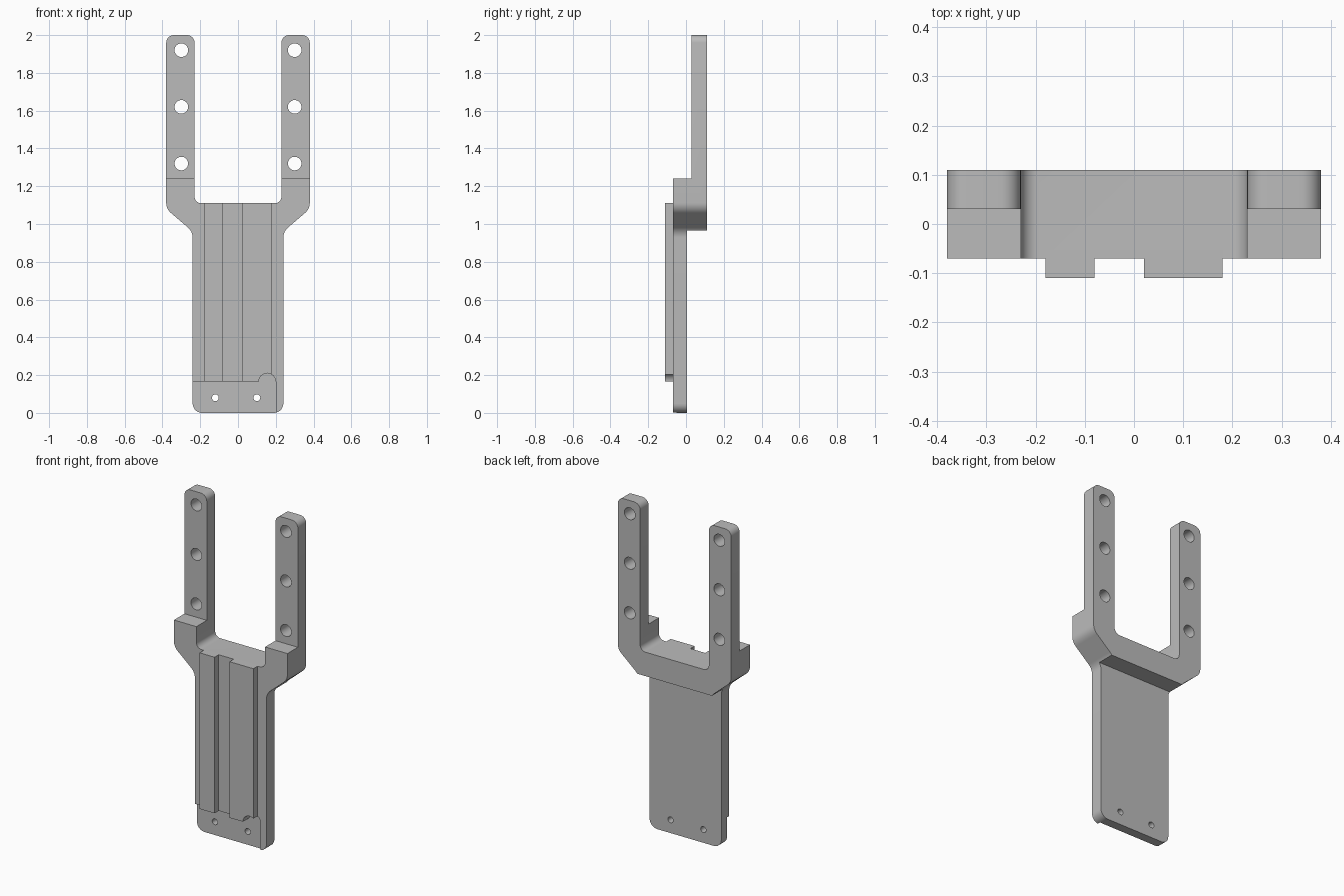
import bpy, bmesh, math
from mathutils import Vector

cube = bpy.data.objects.get("Cube")
if cube:
    bpy.data.objects.remove(cube, do_unlink=True)

grey = bpy.data.materials.new("plain grey")
grey.use_nodes = True
colour = (0.5, 0.5, 0.5, 1)
grey.diffuse_color = colour
grey.node_tree.nodes["Principled BSDF"].inputs["Base Color"].default_value = colour


def rounded(corners, steps=8):
    """Round each (x, z, radius) corner of a closed outline."""
    out = []
    for i, (x, z, r) in enumerate(corners):
        p = Vector((x, z))
        if not r:
            out.append(p)
            continue
        a = (Vector(corners[i - 1][:2]) - p).normalized()
        b = (Vector(corners[(i + 1) % len(corners)][:2]) - p).normalized()
        half = a.angle(b) / 2
        centre = p + (a + b).normalized() * r / math.sin(half)
        start = p + a * r / math.tan(half) - centre
        end = p + b * r / math.tan(half) - centre
        sweep = start.angle_signed(end)
        for k in range(steps + 1):
            t = -sweep * k / steps
            c, s = math.cos(t), math.sin(t)
            out.append(centre + Vector((c * start.x - s * start.y, s * start.x + c * start.y)))
    return out


def arc(cx, cz, r, a0, a1, n):
    return [Vector((cx + r * math.cos(a0 + (a1 - a0) * k / n),
                    cz + r * math.sin(a0 + (a1 - a0) * k / n))) for k in range(n + 1)]


def prism(name, outline, y0, y1):
    """Extrude an x-z outline from y0 to y1."""
    bm = bmesh.new()
    face = bm.faces.new([bm.verts.new((p[0], y0, p[1])) for p in outline])
    new = bmesh.ops.extrude_face_region(bm, geom=[face])["geom"]
    bmesh.ops.translate(bm, vec=(0, y1 - y0, 0),
                        verts=[v for v in new if isinstance(v, bmesh.types.BMVert)])
    bmesh.ops.recalc_face_normals(bm, faces=bm.faces)
    mesh = bpy.data.meshes.new(name)
    bm.to_mesh(mesh)
    bm.free()
    mesh.materials.append(grey)
    obj = bpy.data.objects.new(name, mesh)
    bpy.context.collection.objects.link(obj)
    return obj


def box(name, x0, x1, y0, y1, z0, z1):
    return prism(name, [(x0, z0), (x1, z0), (x1, z1), (x0, z1)], y0, y1)


def combine(target, tool, operation):
    mod = target.modifiers.new("combine", "BOOLEAN")
    mod.operation = operation
    mod.solver = "EXACT"
    mod.object = tool
    tool.hide_render = True
    bpy.context.view_layer.objects.active = target
    bpy.ops.object.modifier_apply(modifier=mod.name)
    bpy.data.objects.remove(tool, do_unlink=True)


# Forked plate outline, right half mirrored to the left
half = [(0.24, 0, 0.05), (0.24, 0.96, 0.07), (0.38, 1.08, 0.07),
        (0.38, 2, 0.04), (0.23, 2, 0.04), (0.23, 1.11, 0.035)]
outline = rounded(half + [(-x, z, r) for x, z, r in reversed(half)])
bracket = prism("forked_bracket", outline, -0.07, 0.11)

# Rails on the front face
for x0, x1 in ((-0.18, -0.08), (0.02, 0.18)):
    combine(bracket, box("rail", x0, x1, -0.11, -0.06, 0.165, 1.11), "UNION")

# Step back the prongs in front and the long plate behind
combine(bracket, box("prong_cutter", -1, 1, -1, 0.03, 1.24, 3), "DIFFERENCE")
combine(bracket, box("plate_cutter", -1, 1, 0.005, 1, -1, 0.965), "DIFFERENCE")

# Shallow pocket at the foot with a round relief at one corner
pocket = [Vector((-1, -1)), Vector((0.2, -1))]
pocket += arc(0.155, 0.165, 0.045, 0, math.pi, 16) + [Vector((-1, 0.165))]
combine(bracket, prism("pocket_cutter", pocket, -0.5, -0.05), "DIFFERENCE")

# Screw holes in the prongs and the foot
holes = [(s * 0.3, z, 0.036) for s in (-1, 1) for z in (1.32, 1.62, 1.92)]
holes += [(-0.12, 0.08, 0.018), (0.1, 0.08, 0.018)]
for x, z, r in holes:
    ring = arc(x, z, r, 0, 2 * math.pi, 32)[:-1]
    combine(bracket, prism("hole_cutter", ring, -0.5, 0.5), "DIFFERENCE")

# Smooth the rounded edges, keep the rest sharp
bpy.ops.object.select_all(action="DESELECT")
bracket.select_set(True)
bpy.context.view_layer.objects.active = bracket
bpy.ops.object.shade_smooth_by_angle(angle=math.radians(30))
